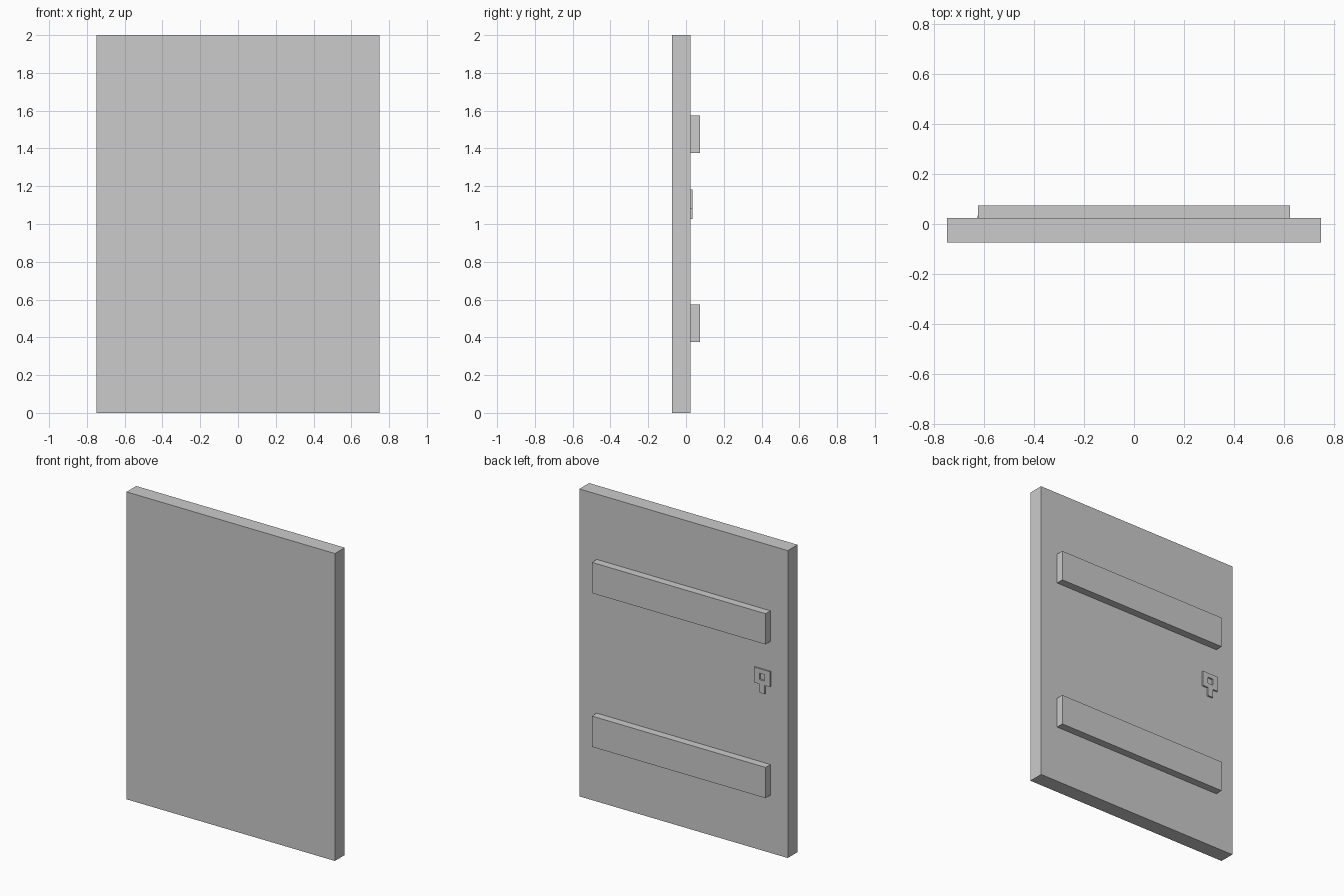
import bpy, bmesh, math

if "Cube" in bpy.data.objects:
    bpy.data.objects.remove(bpy.data.objects["Cube"])


def finish(name, bm):
    bmesh.ops.recalc_face_normals(bm, faces=bm.faces)
    mesh = bpy.data.meshes.new(name)
    bm.to_mesh(mesh)
    bm.free()
    obj = bpy.data.objects.new(name, mesh)
    bpy.context.collection.objects.link(obj)
    return obj


def box(name, lo, hi):
    bm = bmesh.new()
    bmesh.ops.create_cube(bm, size=1)
    for v in bm.verts:
        v.co = [a + (b - a) * (c + 0.5) for a, b, c in zip(lo, hi, v.co)]
    return finish(name, bm)


BACK = 0.025  # rear surface of the panel

# Door panel
box("door_panel", (-0.75, -0.075, 0), (0.75, BACK, 2))

# Cross braces on the rear
for name, z in (("lower_brace", 0.375), ("upper_brace", 1.375)):
    box(name, (-0.625, BACK, z), (0.625, 0.075, z + 0.2))

# Latch plate: square with a window and a tongue below, extruded from grid cells
xs = (-0.628, -0.591, -0.552, -0.513)
zs = (1.027, 1.083, 1.112, 1.154, 1.183)
rows = (".#.", "###", "#.#", "###")  # bottom to top
bm = bmesh.new()
for r, row in enumerate(rows):
    for c, cell in enumerate(row):
        if cell == "#":
            corners = ((c, r), (c + 1, r), (c + 1, r + 1), (c, r + 1))
            bm.faces.new([bm.verts.new((xs[i], BACK, zs[j])) for i, j in corners])
bmesh.ops.remove_doubles(bm, verts=bm.verts, dist=1e-5)
ext = bmesh.ops.extrude_face_region(bm, geom=bm.faces[:], use_keep_orig=True)
bmesh.ops.translate(bm, vec=(0, 0.01, 0),
                    verts=[g for g in ext["geom"] if isinstance(g, bmesh.types.BMVert)])
bmesh.ops.dissolve_limit(bm, angle_limit=math.radians(1),
                         verts=bm.verts, edges=bm.edges)
finish("latch_plate", bm)
